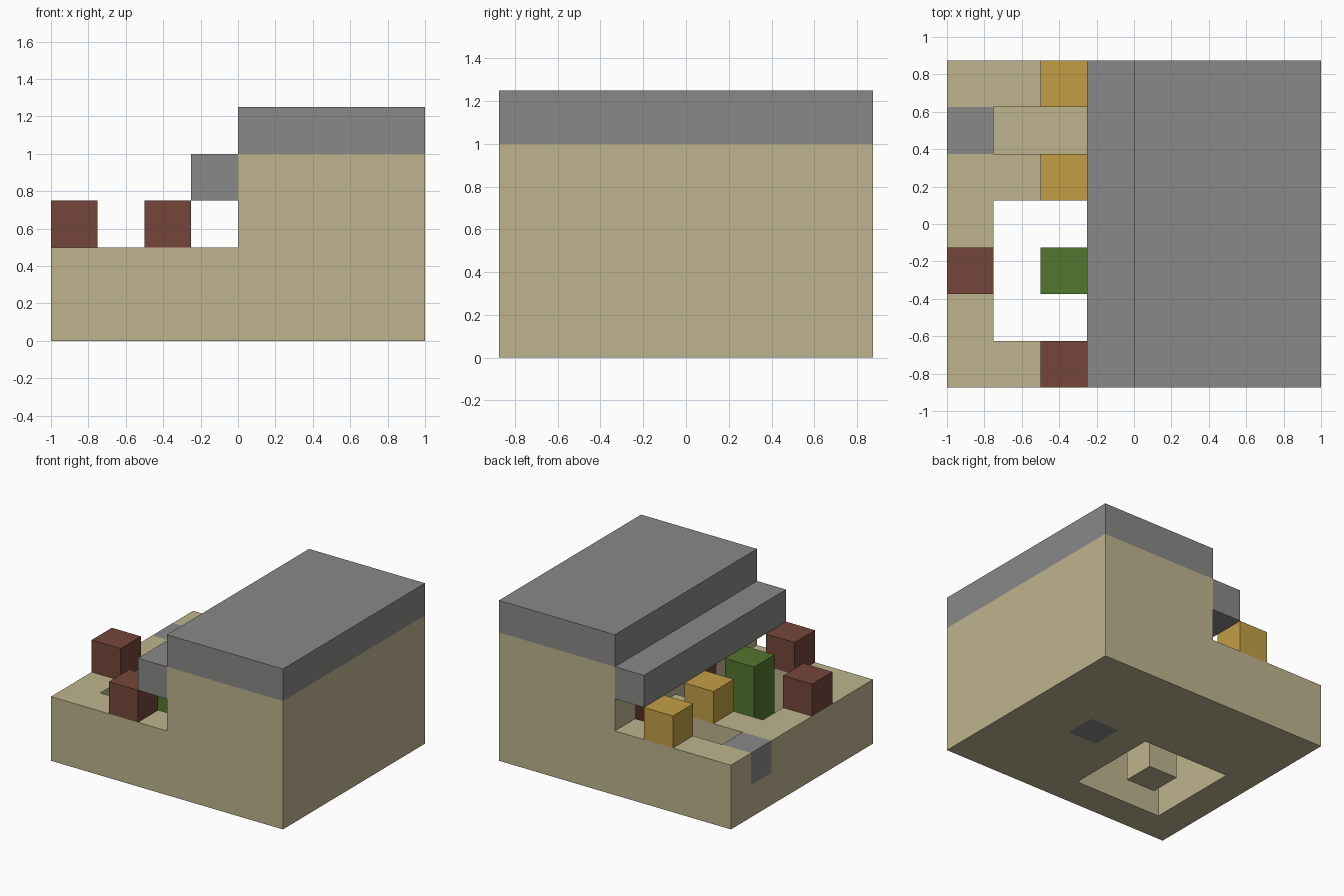
import bpy
import bmesh
from mathutils import Vector

cube = bpy.data.objects.get("Cube")
if cube:
    bpy.data.objects.remove(cube, do_unlink=True)

CELL = 0.25
ORIGIN = Vector((-1.0, -0.875, 0.0))


def material(name, rgb):
    linear = [((c / 255 + 0.055) / 1.055) ** 2.4 for c in rgb] + [1.0]
    mat = bpy.data.materials.new(name)
    mat.use_nodes = True
    mat.diffuse_color = linear
    bsdf = next(n for n in mat.node_tree.nodes if n.type == "BSDF_PRINCIPLED")
    bsdf.inputs["Base Color"].default_value = linear
    return mat


sand = material("sandstone", (191, 180, 143))
stone = material("grey_stone", (137, 137, 136))
wood = material("dark_wood", (117, 70, 58))
gold = material("gold", (194, 158, 70))
green = material("cactus_green", (82, 118, 46))

cells = {}   # grid position -> part name
parts = {}   # part name -> material


def fill(name, mat, start, stop):
    """Fill a block of grid cells, start included and stop excluded."""
    parts[name] = mat
    for x in range(start[0], stop[0]):
        for y in range(start[1], stop[1]):
            for z in range(start[2], stop[2]):
                cells[x, y, z] = name


def carve(start, stop):
    for x in range(start[0], stop[0]):
        for y in range(start[1], stop[1]):
            for z in range(start[2], stop[2]):
                cells.pop((x, y, z), None)


# Ground, house walls and stepped roof
fill("ground", sand, (0, 0, 0), (8, 7, 2))
fill("house_walls", sand, (4, 0, 2), (8, 7, 4))
fill("roof", stone, (4, 0, 4), (8, 7, 5))
fill("eave", stone, (3, 0, 3), (4, 7, 4))

# Open shaft with a central plant, and the sunken path
carve((1, 1, 0), (4, 4, 2))
carve((1, 5, 1), (4, 6, 2))
fill("plant_base", sand, (2, 2, 0), (3, 3, 1))
fill("plant", green, (2, 2, 1), (3, 3, 3))
fill("path_step", stone, (0, 5, 1), (1, 6, 2))
fill("floor_stone", stone, (5, 3, 0), (6, 4, 1))

# Doors set flush in the wall
fill("path_door", wood, (4, 5, 1), (5, 6, 3))
fill("shaft_door", wood, (4, 2, 1), (5, 3, 3))

# Single blocks standing on the ground
for name, mat, x, y in (
    ("left_post", wood, 0, 2), ("front_post", wood, 2, 0),
    ("back_lamp", gold, 2, 6), ("middle_lamp", gold, 2, 4),
):
    fill(name, mat, (x, y, 2), (x + 1, y + 1, 3))


def build(name, mat):
    """Make one part from the exposed sides of its cells."""
    bm = bmesh.new()
    for pos, owner in cells.items():
        if owner != name:
            continue
        for axis in range(3):
            for side in (-1, 1):
                step = Vector((0, 0, 0))
                step[axis] = side
                beside = tuple(int(a + b) for a, b in zip(pos, step))
                if beside in cells:
                    continue
                u, v = Vector((0, 0, 0)), Vector((0, 0, 0))
                u[(axis + 1) % 3] = 0.5
                v[(axis + 2) % 3] = 0.5 * side
                mid = Vector(pos) + Vector((0.5, 0.5, 0.5)) + step / 2
                corners = (mid - u - v, mid + u - v, mid + u + v, mid - u + v)
                bm.faces.new([bm.verts.new(ORIGIN + c * CELL) for c in corners])
    bmesh.ops.remove_doubles(bm, verts=bm.verts, dist=0.001)
    mesh = bpy.data.meshes.new(name)
    bm.to_mesh(mesh)
    bm.free()
    mesh.materials.append(mat)
    bpy.context.collection.objects.link(bpy.data.objects.new(name, mesh))


for part_name, part_mat in parts.items():
    build(part_name, part_mat)
